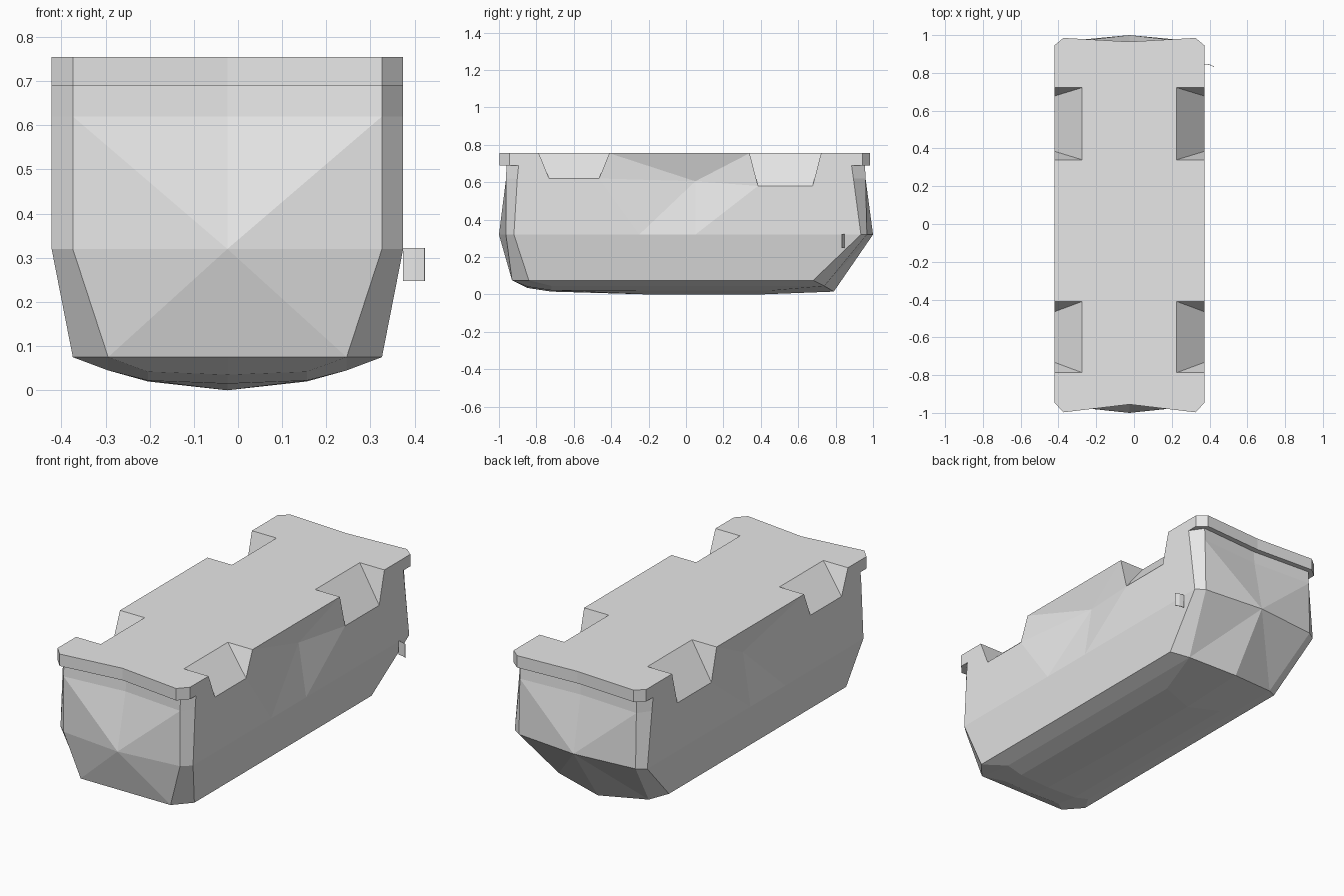
import bpy, bmesh

cube = bpy.data.objects.get("Cube")
if cube:
    bpy.data.objects.remove(cube, do_unlink=True)

grey = bpy.data.materials.new("plain_grey")
grey.use_nodes = True
colour = (0.8, 0.8, 0.8, 1)
grey.diffuse_color = colour
grey.node_tree.nodes["Principled BSDF"].inputs["Base Color"].default_value = colour

W = 0.398        # half width of the hull
TOP = 0.755      # deck height
CENTRE = -0.024  # hull sits slightly off centre because of the side tab


def add_object(name, bm):
    mesh = bpy.data.meshes.new(name)
    bm.to_mesh(mesh)
    bm.free()
    mesh.materials.append(grey)
    obj = bpy.data.objects.new(name, mesh)
    bpy.context.collection.objects.link(obj)
    return obj


# Half-width rings of each end: centre, inner corner, outer corner
def end_rings(lip, body, foot):
    def ring(z, yc, yi, yo):
        return [(0, yc, z), (0.35, yi, z), (W, yo, z)]
    rings = [ring(TOP, *lip), ring(0.69, *lip)]
    rings += [ring(z, *ys) for z, ys in zip((0.69, 0.62, 0.32), body)]
    return rings + [foot]


front = end_rings((-0.955, -0.997, -0.945),
                  [(-0.925, -0.96, -0.895), (-0.93, -0.962, -0.902), (-1, -0.963, -0.92)],
                  [(0, -0.93, 0.075), (0.27, -0.93, 0.075), (0.35, -0.84, 0.075)])
back = end_rings((0.965, 0.985, 0.945),
                 [(0.935, 0.957, 0.885), (0.94, 0.96, 0.895), (1, 0.967, 0.935)],
                 [(0, 0.79, 0.015), (0.27, 0.74, 0.045), (0.35, 0.68, 0.075)])


# Notch corners: deck outer, deck inner, and the lower outer edge
def notch(y0, y1, floor, taper):
    return dict(a=(W, y0, TOP), ai=(0.25, y0, TOP), bi=(0.25, y1, TOP), b=(W, y1, TOP),
                p=(W, y0 + taper, floor), q=(W, y1 - taper, floor))


n, m = notch(-0.787, -0.41, 0.62, 0.055), notch(0.34, 0.722, 0.58, 0.045)
faces = []

# Front and back ends with overhanging lip
for rings in (front, back):
    for k, (u, v) in enumerate(zip(rings, rings[1:])):
        faces.append([u[1], u[2], v[2], v[1]])
        if k == 3:
            faces += [[u[0], u[1], v[0]], [u[1], v[1], v[0]]]
        elif k == 4:
            faces += [[u[0], u[1], v[1]], [u[0], v[1], v[0]]]
        else:
            faces.append([u[0], u[1], v[1], v[0]])

# Deck and notches
faces.append(front[0] + [n[k] for k in ("a", "ai", "bi", "b")]
             + [m[k] for k in ("a", "ai", "bi", "b")] + back[0][::-1])
for c in (n, m):
    faces += [[c["ai"], c["p"], c["q"], c["bi"]],
              [c["a"], c["ai"], c["p"]], [c["b"], c["q"], c["bi"]]]

# Upper side walls with a faceted dent between the notches
s1, s2, dent = (W, -0.25, 0.32), (W, 0.05, 0.32), (W - 0.045, 0.05, 0.605)
faces.append([r[2] for r in front[:5]] + [s1, n["q"], n["p"], n["a"]])
faces.append([r[2] for r in back[:5]] + [s2, m["p"], m["q"], m["b"]])
rim = [s1, s2, m["p"], m["a"], n["b"], n["q"]]
faces += [[rim[i - 1], rim[i], dent] for i in range(len(rim))]

# Lower side walls
faces.append([front[4][2], s1, s2, back[4][2], back[5][2], front[5][2]])

# Shallow keel underneath
fc, fi, fo = front[5]
bc, bi, bo = back[5]
k1, k2, k3, k4 = (0, -0.85, 0.035), (0, -0.72, 0.015), (0, -0.2, 0), (0, 0.4, 0)
r1, r2, r3 = (0.18, -0.85, 0.042), (0.18, -0.72, 0.022), (0.18, 0.45, 0.02)
q1 = (0.27, -0.72, 0.045)
faces += [[fc, fi, r1, k1], [k1, r1, r2, k2], [fi, q1, r2, r1], [fi, fo, q1],
          [k2, r2, r3, k4, k3], [r2, q1, bi, r3], [k4, r3, bi, bc], [q1, fo, bo, bi]]

# Both halves joined into one closed shell
bm = bmesh.new()
for side in (1, -1):
    for pts in faces:
        bm.faces.new([bm.verts.new((CENTRE + side * x, y, z)) for x, y, z in pts])
bmesh.ops.remove_doubles(bm, verts=bm.verts, dist=0.0005)
bmesh.ops.recalc_face_normals(bm, faces=bm.faces)
add_object("hull", bm)

# Small curved tab on the left side near the back
bm = bmesh.new()
path = [(0.374, 0.845), (0.4, 0.842), (0.422, 0.832)]
cols = [[bm.verts.new((x, y, z)) for z in (0.248, 0.322)] for x, y in path]
for a, b in zip(cols, cols[1:]):
    bm.faces.new([a[0], b[0], b[1], a[1]])
tab = add_object("side_tab", bm)
thick = tab.modifiers.new("thickness", "SOLIDIFY")
thick.thickness = 0.003
